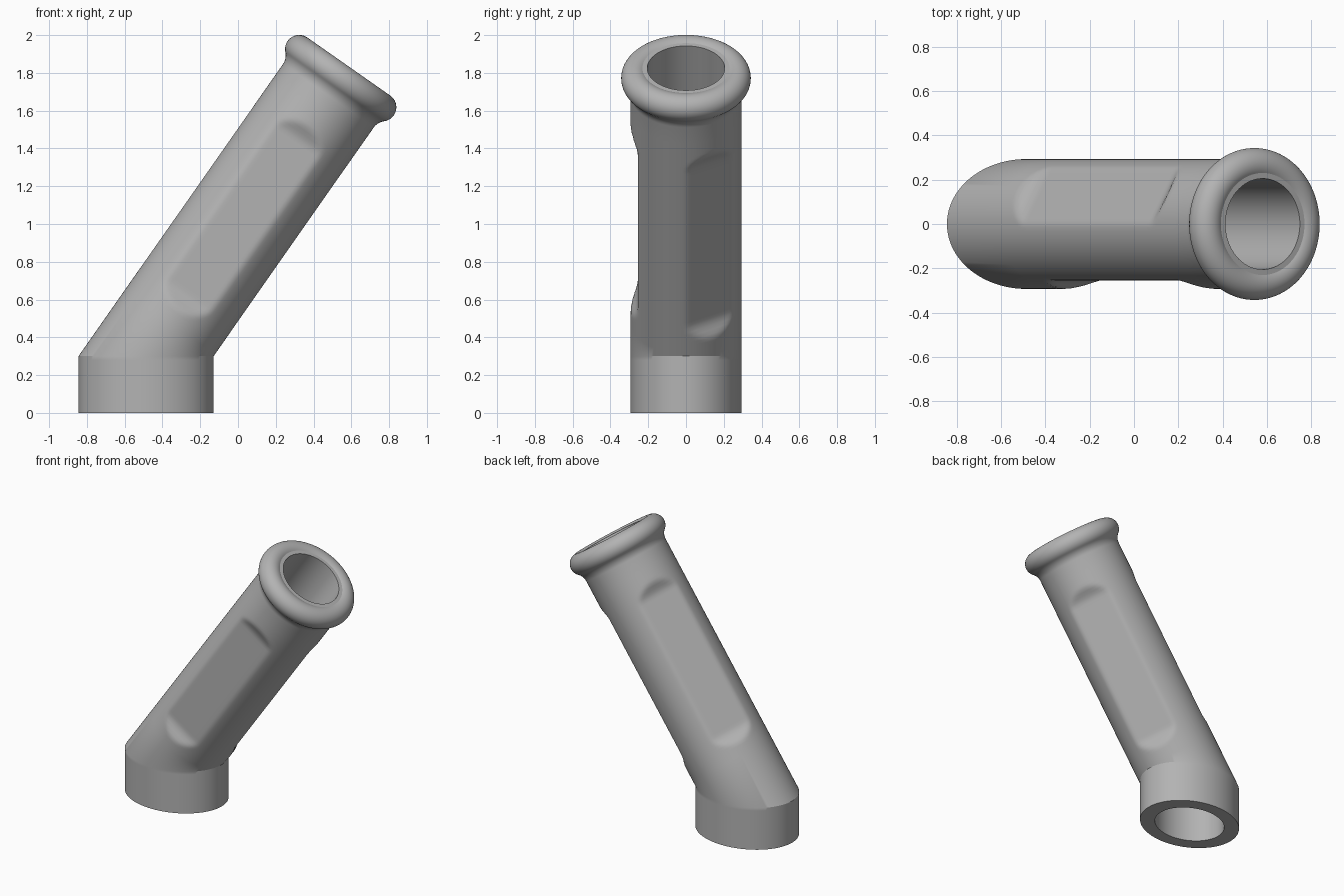
import bpy, bmesh
from math import sin, cos, pi, radians, sqrt, atan2
from mathutils import Vector

cube = bpy.data.objects.get("Cube")
if cube:
    bpy.data.objects.remove(cube, do_unlink=True)

SEGS = 120
TILT = radians(55)
AXIS = Vector((cos(TILT), 0, sin(TILT)))      # along the tube
RISE = Vector((-sin(TILT), 0, cos(TILT)))     # across the tube, upward
ELBOW = Vector((-0.487, 0, 0.3))              # axis point where tube meets collar
R, BORE, FLAT = 0.293, 0.205, 0.255
LIP_S, LIP_R, BEAD = 1.797, 0.268, 0.075
ANGLES = [2 * pi * i / SEGS for i in range(SEGS)]


def smoothstep(a, b, x):
    t = min(max((x - a) / (b - a), 0), 1)
    return t * t * (3 - 2 * t)


def soft_min(a, b, k=0.008):
    h = max(k - abs(a - b), 0) / k
    return min(a, b) - h * h * k / 4


def body_radius(angle, s):
    """Round tube with three grip flats, spaced by a third of a turn."""
    off = (angle + pi / 3) % (2 * pi / 3) - pi / 3   # flats repeat each 120 degrees
    off = (angle - pi + pi / 3) % (2 * pi / 3) - pi / 3
    ends = 1 - smoothstep(0.24, 0.40, s) + smoothstep(1.39, 1.55, s)
    return soft_min(R, (FLAT + 0.06 * ends) / cos(off))


def tilted_ring(s, radius):
    ring = []
    for a in ANGLES:
        r = radius(a, s) if callable(radius) else radius
        ring.append(ELBOW + AXIS * s + Vector((0, r * cos(a), 0)) + RISE * (r * sin(a)))
    return ring


def collar_ring(z, r):
    return [Vector((ELBOW.x - r * sin(a) / sin(TILT), r * cos(a), z)) for a in ANGLES]


def arc(cs, cr, rad, start, end, n):
    """Points (s, r) on a circle; angle is measured from the tube axis."""
    return [(cs + rad * cos(start + (end - start) * i / n),
             cr + rad * sin(start + (end - start) * i / n)) for i in range(n + 1)]


# Vertical collar, outside
rings = [collar_ring(z, R) for z in (0, 0.02, 0.15, 0.28, 0.3)]

# Inclined tube with flats
rings += [tilted_ring(0.22 + 0.02 * i, body_radius) for i in range(12)]
rings += [tilted_ring(s, body_radius) for s in (0.7, 1.0, 1.3)]
rings += [tilted_ring(1.36 + 0.02 * i, body_radius) for i in range(12)]

# Fillet under the lip, then the rounded lip bead
FIL = 0.08
fil_r = R + FIL
fil_s = LIP_S - sqrt((BEAD + FIL) ** 2 - (fil_r - LIP_R) ** 2)
meet = atan2(LIP_R - fil_r, LIP_S - fil_s)
profile = arc(fil_s, fil_r, FIL, -pi / 2, meet, 8)
profile += arc(LIP_S, LIP_R, BEAD, meet + pi, -radians(30), 28)[1:]
face_s = profile[-1][0]
profile += [(face_s, BORE)]
rings += [tilted_ring(s, r) for s, r in profile]

# Bore running back down through tube and collar
rings += [tilted_ring(s, BORE) for s in (face_s - 0.03, 1.0, 0.22)]
rings += [collar_ring(z, BORE) for z in (0.3, 0.28, 0.02, 0)]

bm = bmesh.new()
loops = [[bm.verts.new(p) for p in ring] for ring in rings]
for k, loop in enumerate(loops):
    nxt = loops[(k + 1) % len(loops)]
    for i in range(SEGS):
        j = (i + 1) % SEGS
        bm.faces.new((loop[i], loop[j], nxt[j], nxt[i]))
bmesh.ops.recalc_face_normals(bm, faces=bm.faces)
mesh = bpy.data.meshes.new("angled_tube")
bm.to_mesh(mesh)
bm.free()
tube = bpy.data.objects.new("angled_tube", mesh)
bpy.context.collection.objects.link(tube)

# Single grey material
grey = bpy.data.materials.new("plain grey")
grey.use_nodes = True
colour = (0.45, 0.45, 0.45, 1)
grey.diffuse_color = colour
grey.node_tree.nodes["Principled BSDF"].inputs["Base Color"].default_value = colour
mesh.materials.append(grey)

bpy.ops.object.select_all(action="DESELECT")
tube.select_set(True)
bpy.context.view_layer.objects.active = tube
bpy.ops.object.shade_smooth_by_angle(angle=radians(26))
